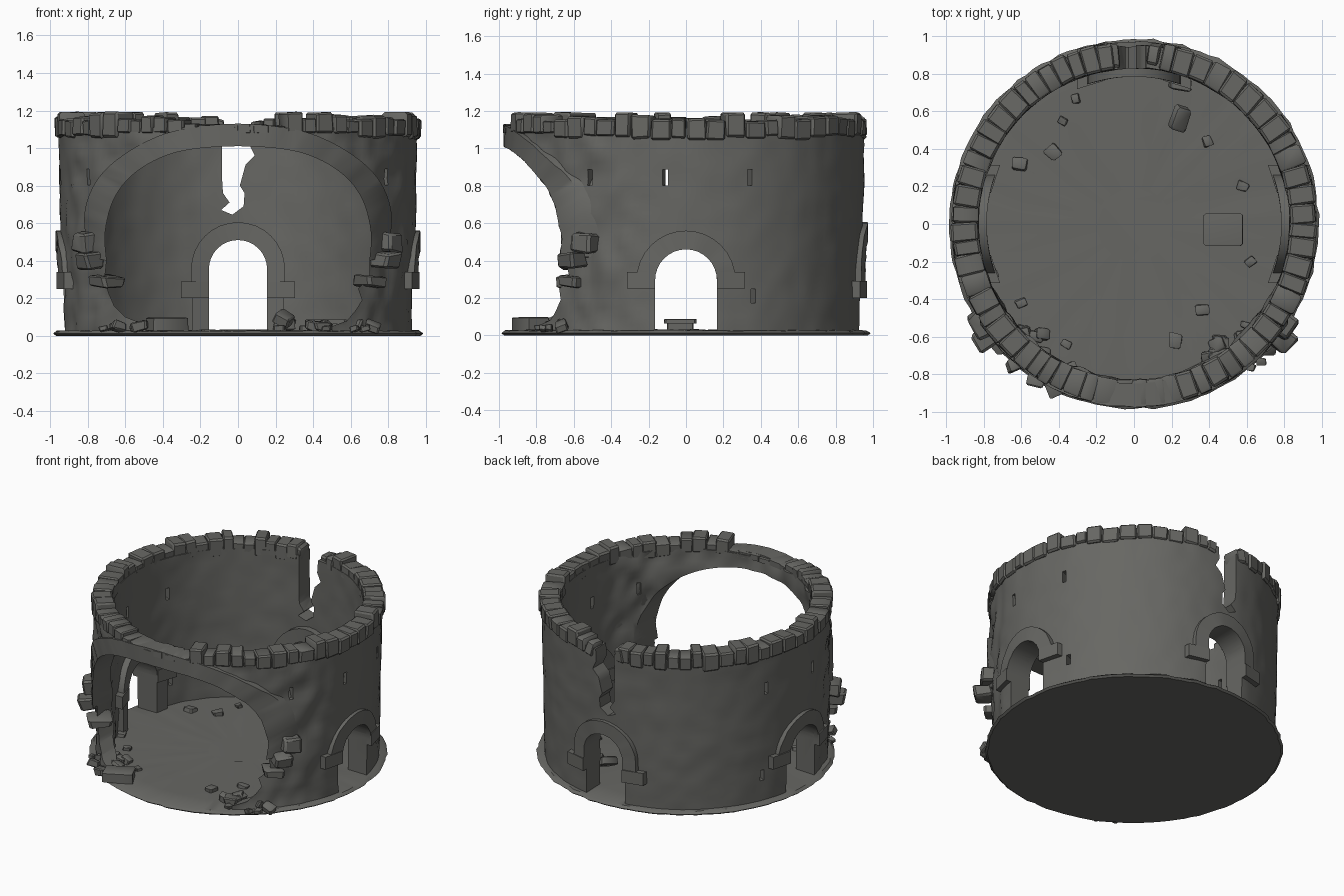
import bpy, bmesh, math, random
from mathutils import Vector, Matrix, Euler, noise

if "Cube" in bpy.data.objects:
    bpy.data.objects.remove(bpy.data.objects["Cube"])

random.seed(4)
stone = bpy.data.materials.new("grey stone")
stone.diffuse_color = (0.135, 0.135, 0.125, 1)
stone.use_nodes = True
stone.node_tree.nodes["Principled BSDF"].inputs["Base Color"].default_value = stone.diffuse_color


def finish(name, bm, angle=35):
    bmesh.ops.recalc_face_normals(bm, faces=bm.faces[:])
    me = bpy.data.meshes.new(name)
    bm.to_mesh(me)
    bm.free()
    me.materials.append(stone)
    ob = bpy.data.objects.new(name, me)
    bpy.context.collection.objects.link(ob)
    smooth(ob, angle)
    return ob


def smooth(ob, angle=35):
    bpy.ops.object.select_all(action='DESELECT')
    ob.select_set(True)
    bpy.context.view_layer.objects.active = ob
    bpy.ops.object.shade_smooth_by_angle(angle=math.radians(angle))


def spin(deg):
    return Matrix.Rotation(math.radians(deg), 3, 'Z')


def prism(bm, outline, d0, d1, deg):
    """Outline (across, z) pushed outward from d0 to d1, facing direction deg (0 = front)."""
    m = spin(deg)
    a, b = ([bm.verts.new(m @ Vector((u, -d, z))) for u, z in outline] for d in (d0, d1))
    bm.faces.new(a)
    bm.faces.new(b)
    for i in range(len(a)):
        j = (i + 1) % len(a)
        bm.faces.new((a[i], a[j], b[j], b[i]))


def band(bm, inner, outer, r0, r1, deg, rough=0.0):
    """Strip between two curves (across, z), wrapped on the round wall from r0 to r1."""
    m = spin(deg)
    rings = []
    for (u, z), (v, w) in zip(inner, outer):
        k = random.uniform(-rough, rough)
        ring = []
        for x, h, r in ((u, z, r0), (u, z, r1 + k), (v, w, r1 + k), (v, w, r0)):
            ring.append(bm.verts.new(m @ Vector((x, -math.sqrt(r * r - x * x), h))))
        rings.append(ring)
    for a, b in zip(rings, rings[1:]):
        for i in range(4):
            j = (i + 1) % 4
            bm.faces.new((a[i], a[j], b[j], b[i]))
    bm.faces.new(rings[0])
    bm.faces.new(rings[-1])


def arch(half, spring, foot, n=16):
    arc = [(half * math.cos(math.pi * i / n), spring + half * math.sin(math.pi * i / n)) for i in range(n + 1)]
    return [(half, foot)] + arc + [(-half, foot)]


def curve(pts, steps=5):
    """Smooth curve through the points, mirrored at the last one (x = 0)."""
    pts = pts + [(-x, z) for x, z in pts[-2::-1]]
    out = []
    for i in range(len(pts) - 1):
        p = [Vector(pts[min(max(k, 0), len(pts) - 1)]) for k in (i - 1, i, i + 1, i + 2)]
        for s in range(steps):
            t = s / steps
            q = 0.5 * (2 * p[1] + (p[2] - p[0]) * t + (2 * p[0] - 5 * p[1] + 4 * p[2] - p[3]) * t * t
                       + (3 * p[1] - p[0] - 3 * p[2] + p[3]) * t ** 3)
            out.append((q.x, q.y))
    return out + [pts[-1]]


def rock(bm, loc, size, rot=(0, 0, 0), jitter=0.12, bevel=0.12):
    part = bmesh.new()
    bmesh.ops.create_cube(part, size=1)
    for v in part.verts:
        v.co += Vector([random.uniform(-jitter, jitter) for _ in range(3)])
    bmesh.ops.bevel(part, geom=part.edges[:], offset=bevel, segments=1, affect='EDGES')
    m = Matrix.LocRotScale(Vector(loc), Euler(rot), Vector(size))
    new = {v: bm.verts.new(m @ v.co) for v in part.verts}
    for f in part.faces:
        bm.faces.new([new[v] for v in f.verts])
    part.free()


# round wall, rougher towards the broken front
bm = bmesh.new()
N, ROWS, TOP = 180, 24, 1.11
prof = [(0.937 + 0.018 * i / ROWS, 0.01 + (TOP - 0.01) * i / ROWS) for i in range(ROWS + 1)]
prof += [(0.83, z) for _, z in prof[::-1]]
cols = []
for k in range(N):
    a = 2 * math.pi * k / N
    d = Vector((math.cos(a), math.sin(a), 0))
    amp = 0.006 + 0.02 * max(0, min(1, (-d.y - 0.15) * 2.5))
    col = []
    for r, z in prof:
        p = d * r + Vector((0, 0, z))
        col.append(bm.verts.new(p + d * amp * (noise.noise(p * 9) + 0.5 * noise.noise(p * 3))))
    cols.append(col)
for k in range(N):
    a, b = cols[k], cols[(k + 1) % N]
    for i in range(len(prof)):
        j = (i + 1) % len(prof)
        bm.faces.new((a[i], b[i], b[j], a[j]))
wall = finish("round_wall", bm)

# cutters: front breach, doors, back crack, window slits
ring_in = [(0.70, 0.40), (0.708, 0.55), (0.665, 0.72), (0.57, 0.85), (0.42, 0.945), (0.25, 0.993), (0, 1.01)]
ring_out = [(0.79, 0.42), (0.82, 0.62), (0.78, 0.78), (0.68, 0.91), (0.50, 1.03), (0.30, 1.10), (0, 1.13)]
ring_in, ring_out = curve(ring_in), curve(ring_out)
bm = bmesh.new()
right_foot = [(0.50, -0.1), (0.50, 0.05), (0.58, 0.08), (0.63, 0.14), (0.66, 0.19), (0.64, 0.25), (0.70, 0.31)]
left_foot = [(-0.71, 0.31), (-0.69, 0.23), (-0.66, 0.16), (-0.60, 0.10), (-0.50, 0.06), (-0.50, -0.1)]
prism(bm, right_foot + ring_in + left_foot, 0.2, 1.3, 0)
SIDE, BACK = (0.165, 0.295), (0.155, 0.355)
for deg, (half, spring) in ((90, SIDE), (-90, SIDE), (180, BACK)):
    prism(bm, arch(half, spring, -0.1), 0.6, 1.2, deg)
crack = [(-.085, 1.3), (-.085, .84), (-.08, .76), (-.045, .71), (-.09, .67), (-.03, .645), (.03, .69),
         (.035, .76), (.01, .80), (.04, .91), (.09, .96), (.06, 1.02), (.075, 1.3)]
prism(bm, [(-x, z) for x, z in crack], 0.6, 1.2, 180)
for s in (1, -1):
    for off, z, h in ((-6.7, 0.845, 0.085), (21, 0.845, 0.085), (-33, 0.845, 0.085), (22.5, 0.21, 0.075)):
        w = 0.014
        prism(bm, [(-w, z - h / 2), (w, z - h / 2), (w, z + h / 2), (-w, z + h / 2)], 0.7, 1.1, s * (90 + off))
cutter = finish("wall_cutter", bm)
cutter.hide_render = True
mod = wall.modifiers.new("openings", 'BOOLEAN')
mod.operation, mod.solver, mod.object = 'DIFFERENCE', 'EXACT', cutter
bpy.context.view_layer.objects.active = wall
bpy.ops.object.modifier_apply(modifier=mod.name)
bpy.data.objects.remove(cutter)
smooth(wall)

# raised rim of the front breach
bm = bmesh.new()
band(bm, ring_in, ring_out, 0.85, 0.975, 0, 0.004)
finish("breach_rim", bm, 50)

# door arches with impost blocks
for name, deg, (half, spring), wide, foot in (("right_door_arch", 90, SIDE, 0.10, 0.27),
                                              ("left_door_arch", -90, SIDE, 0.10, 0.27),
                                              ("back_door_arch", 180, BACK, 0.095, 0.22)):
    bm = bmesh.new()
    band(bm, arch(half, spring, foot), arch(half + wide, spring, foot), 0.785, 0.972, deg, 0.003)
    for s in (1, -1):
        a, b = s * half, s * (half + 0.15)
        band(bm, [(a, foot - 0.02), (a, foot + 0.07)], [(b, foot - 0.02), (b, foot + 0.07)], 0.78, 0.98, deg)
        c = s * (half + 0.09)
        band(bm, [(a, 0.01), (a, foot)], [(c, 0.01), (c, foot)], 0.79, 0.93, deg)
    finish(name, bm)

# crown of loose wedge stones
bm = bmesh.new()
a = 0.0
while a < 2 * math.pi - 0.03:
    w = min(random.uniform(0.07, 0.125), 2 * math.pi - a)
    mid = a + w / 2
    x, y = math.cos(mid), math.sin(mid)
    if not (y > 0 and abs(x) < 0.13):
        top = random.uniform(1.145, 1.18) if random.random() > 0.12 else 1.19
        if y < 0 and abs(x) < 0.28:
            top = random.uniform(1.115, 1.135)
        low = random.uniform(1.045, 1.07) if y > -0.75 else 1.08
        ro = 0.972 + random.uniform(-0.008, 0.006)
        rock(bm, (x * (ro + 0.83) / 2, y * (ro + 0.83) / 2, (top + low) / 2),
             (ro - 0.83, w * 0.925, top - low),
             (random.uniform(-.03, .03), random.uniform(-.04, .04), mid + random.uniform(-.03, .03)), 0.03, 0.09)
    a += w
# broken stones beside the back crack
rock(bm, (-0.115, 0.90, 1.11), (0.06, 0.13, 0.09), (0, 0.15, 0.1))
rock(bm, (0.105, 0.90, 1.10), (0.06, 0.12, 0.09), (0.1, -0.2, -0.2))
finish("crown_stones", bm)

# ragged floor disc
bm = bmesh.new()
rings = []
for r, z in ((0.97, 0.0), (0.985, 0.012), (0.965, 0.026), (0.8, 0.03), (0.6, 0.03), (0.4, 0.03), (0.2, 0.03)):
    ring = []
    for k in range(120):
        t = 2 * math.pi * k / 120
        d = Vector((math.cos(t), math.sin(t), 0))
        rr = r + (0.014 * noise.noise(d * 14) if r > 0.9 else 0)
        h = z + (0.006 * noise.noise(d * r * 9) if z > 0.02 else 0)
        ring.append(bm.verts.new(d * rr + Vector((0, 0, h))))
    rings.append(ring)
for p, q in zip(rings, rings[1:]):
    for k in range(120):
        j = (k + 1) % 120
        bm.faces.new((p[k], p[j], q[j], q[k]))
bm.faces.new(rings[0])
bm.faces.new(rings[-1])
finish("floor", bm)

# floor slabs
bm = bmesh.new()
rock(bm, (0.475, -0.03, 0.045), (0.17, 0.14, 0.05), (0, 0, 0), 0.01, 0.04)
rock(bm, (0.475, -0.03, 0.075), (0.21, 0.175, 0.025), (0, 0, 0), 0.01, 0.06)
rock(bm, (-0.38, -0.83, 0.06), (0.20, 0.13, 0.075), (0, 0, 0.45), 0.03, 0.06)
finish("fallen_slabs", bm)

# scattered rubble, larger pieces placed by hand
bm = bmesh.new()
rock(bm, (0.25, 0.57, 0.09), (0.08, 0.13, 0.06), (0.3, 0.5, -0.2))
rock(bm, (0.25, 0.745, 0.06), (0.11, 0.06, 0.06), (0, 0, -0.2))
for x, y in ((-.31, .67), (-.61, .32), (-.43, .38), (.39, .44), (.36, -.46), (.22, -.62), (-.6, -.42),
             (-.76, -.26), (-.38, .55), (.58, .2), (.62, -.2), (-.36, -.64)):
    s = random.uniform(0.045, 0.085)
    rock(bm, (x, y, 0.035), (s, s * 0.8, 0.035), (random.uniform(-.2, .2), 0.1, random.uniform(0, 3)))
for s in (1, -1):
    for _ in range(16):
        t = math.radians(random.uniform(42, 62))
        r, k = random.uniform(0.76, 1.0), random.uniform(0.03, 0.09)
        rock(bm, (s * r * math.cos(t), -r * math.sin(t), 0.025 + k * 0.3), (k, k * 0.8, k * 0.6),
             [random.uniform(-.4, .4) for _ in range(3)])
    # stones jutting from the broken wall ends
    rock(bm, (s * 0.70, -0.60, 0.29), (0.13, 0.15, 0.06), (0, 0.1, s * 0.8))
    rock(bm, (s * 0.79, -0.61, 0.40), (0.12, 0.12, 0.09), (0.1, 0, s * 0.9))
    rock(bm, (s * 0.81, -0.54, 0.50), (0.14, 0.10, 0.10), (0.1, 0.1, s * 0.95))
finish("rubble", bm)
